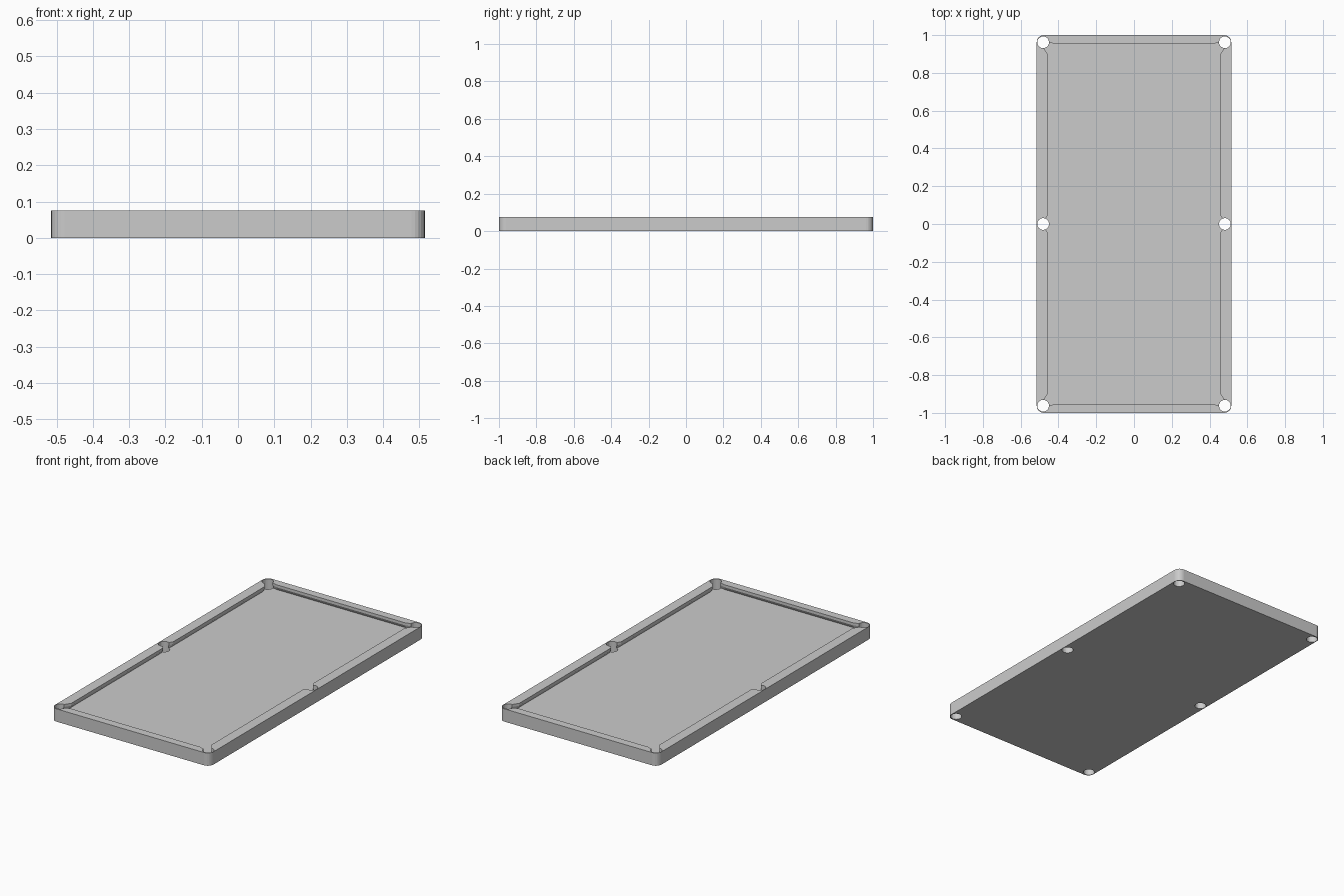
import bpy, bmesh, math

if "Cube" in bpy.data.objects:
    bpy.data.objects.remove(bpy.data.objects["Cube"])

W, L, H = 0.515, 1.0, 0.075      # half width, half length, height
FLOOR, NOSE = 0.042, 0.060       # playing surface, underside of cushion nose
PX, PY, PR = 0.481, 0.962, 0.031 # pocket centres and radius
CORNER = 0.037


def loft(name, rings):
    """Closed solid through a stack of outlines with equal point counts."""
    bm = bmesh.new()
    loops = [[bm.verts.new(p) for p in ring] for ring in rings]
    n = len(loops[0])
    bm.faces.new(loops[0])
    bm.faces.new(loops[-1])
    for a, b in zip(loops, loops[1:]):
        for i in range(n):
            j = (i + 1) % n
            bm.faces.new((a[i], a[j], b[j], b[i]))
    bmesh.ops.recalc_face_normals(bm, faces=bm.faces)
    me = bpy.data.meshes.new(name)
    bm.to_mesh(me)
    bm.free()
    ob = bpy.data.objects.new(name, me)
    bpy.context.collection.objects.link(ob)
    return ob


def four_way(quadrant):
    """Mirror a +x +y outline into a full counter-clockwise loop."""
    half = quadrant + [(-x, y) for x, y in reversed(quadrant)]
    return half + [(-x, -y) for x, y in half]


def at(outline, z):
    return [(x, y, z) for x, y in outline]


def cut(target, cutter):
    mod = target.modifiers.new(cutter.name, 'BOOLEAN')
    mod.operation = 'DIFFERENCE'
    mod.solver = 'EXACT'
    mod.object = cutter
    bpy.context.view_layer.objects.active = target
    bpy.ops.object.modifier_apply(modifier=mod.name)
    bpy.data.objects.remove(cutter, do_unlink=True)


# Table body: rounded slab
steps = 6
arc = [(W - CORNER + CORNER * math.cos(i * math.pi / 2 / steps),
        L - CORNER + CORNER * math.sin(i * math.pi / 2 / steps))
       for i in range(steps + 1)]
body = four_way(arc)
table = loft("table_body", [at(body, 0), at(body, H)])


# Playing area: cushions undercut below the nose, angled pocket mouths
def playing_outline(back):
    nx, ny = 0.4555 + back, 0.953 + back * 0.8
    return four_way([(0.475, 0.020), (nx, 0.048), (nx, 0.897),
                     (0.486, 0.942), (0.461, 0.967), (0.420, ny)])


under, nose = playing_outline(0.012), playing_outline(0)
cut(table, loft("playing_area_cutter",
                [at(under, FLOOR), at(nose, NOSE), at(nose, H + 0.02)]))

# Six pockets straight through the body
for sx in (-1, 1):
    for y in (-PY, 0, PY):
        circle = [(sx * PX + PR * math.cos(math.tau * (i + 0.5) / 24),
                   y + PR * math.sin(math.tau * (i + 0.5) / 24))
                  for i in range(24)]
        cut(table, loft("pocket_cutter", [at(circle, -0.02), at(circle, H + 0.03)]))
